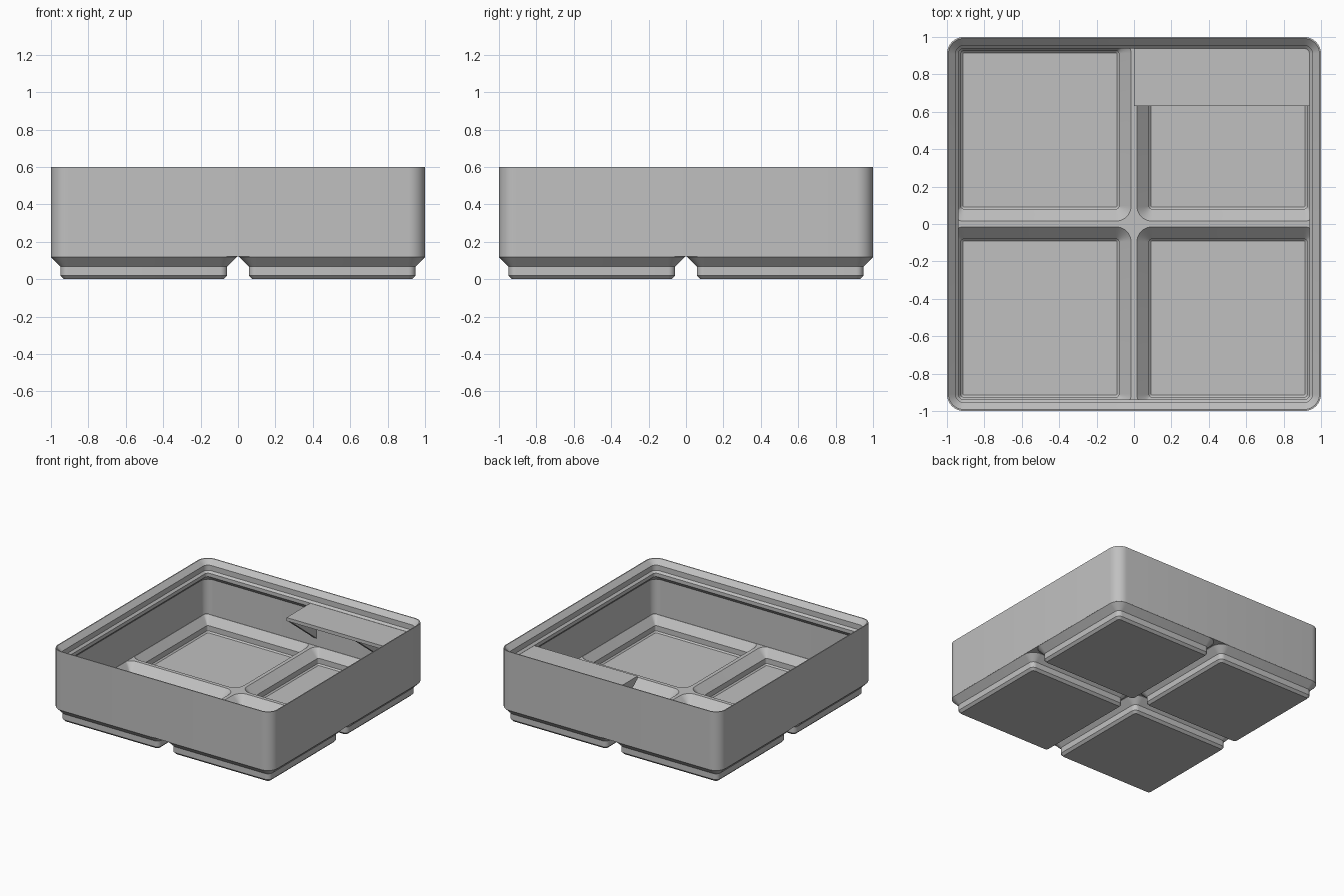
import bpy, bmesh, math

cube = bpy.data.objects.get("Cube")
if cube:
    bpy.data.objects.remove(cube, do_unlink=True)

GREY = (0.53, 0.53, 0.53, 1)
mat = bpy.data.materials.new("plain grey")
mat.use_nodes = True
mat.diffuse_color = GREY
mat.node_tree.nodes["Principled BSDF"].inputs["Base Color"].default_value = GREY

CORNER = 0.09      # outer corner radius
PITCH = 0.503      # cell centre offset
WALL = 0.977       # inside face of the wall
CELLS = [(sx * PITCH, sy * PITCH) for sx in (-1, 1) for sy in (-1, 1)]


def make_object(name, bm):
    bmesh.ops.recalc_face_normals(bm, faces=bm.faces)
    mesh = bpy.data.meshes.new(name)
    bm.to_mesh(mesh)
    bm.free()
    mesh.materials.append(mat)
    obj = bpy.data.objects.new(name, mesh)
    bpy.context.collection.objects.link(obj)
    return obj


def rounded_square(half, radius, steps=8):
    pts = []
    for quarter in range(4):
        for i in range(steps + 1):
            a = math.pi / 2 * (quarter + i / steps)
            cx = (half - radius) * (1 if quarter in (0, 3) else -1)
            cy = (half - radius) * (1 if quarter < 2 else -1)
            pts.append((cx + radius * math.cos(a), cy + radius * math.sin(a)))
    return pts


def loft(name, rings, full, centre=(0, 0), limit=2):
    """Stack rounded squares given as (half width, z); radius shrinks with inset."""
    bm = bmesh.new()
    loops = []
    for half, z in rings:
        pts = rounded_square(half, max(CORNER - (full - half), 0.008))
        loops.append([bm.verts.new((max(-limit, min(limit, x + centre[0])),
                                    max(-limit, min(limit, y + centre[1])), z))
                      for x, y in pts])
    for low, high in zip(loops, loops[1:]):
        n = len(low)
        for i in range(n):
            j = (i + 1) % n
            bm.faces.new((low[i], low[j], high[j], high[i]))
    bm.faces.new(loops[0][::-1])
    bm.faces.new(loops[-1])
    return make_object(name, bm)


def prism(name, profile, x0, x1):
    """Extrude a (y, z) profile along x."""
    bm = bmesh.new()
    face = bm.faces.new([bm.verts.new((x0, y, z)) for y, z in profile])
    moved = bmesh.ops.extrude_face_region(bm, geom=[face])["geom"]
    bmesh.ops.translate(bm, vec=(x1 - x0, 0, 0),
                        verts=[v for v in moved if isinstance(v, bmesh.types.BMVert)])
    return make_object(name, bm)


# outer block of the bin
body = loft("bin_body", [(1, 0.12), (1, 0.6)], 1)
helpers = []


def combine(tool, operation):
    mod = body.modifiers.new(tool.name, "BOOLEAN")
    mod.operation = operation
    mod.object = tool
    mod.solver = "EXACT"
    tool.hide_render = True
    helpers.append(tool)


# stepped feet
foot = [(0.4265, 0), (0.4455, 0.019), (0.4455, 0.067), (0.4965, 0.118), (0.4965, 0.132)]
for c in CELLS:
    combine(loft("foot", foot, 0.497, c), "UNION")

# main cavity with the stacking lip
cavity = [(WALL, 0.143), (WALL, 0.435), (0.938, 0.474), (0.938, 0.503),
          (0.954, 0.519), (0.954, 0.562), (1.002, 0.61)]
combine(loft("cavity_cutter", cavity, 1), "DIFFERENCE")

# hollow cups inside the feet
cup = [(0.412, 0.024), (0.4225, 0.035), (0.4225, 0.078), (0.488, 0.1435), (0.488, 0.15)]
for c in CELLS:
    combine(loft("cup_cutter", cup, 0.497, c, limit=0.975), "DIFFERENCE")

# bake the result and drop the helpers
bpy.context.view_layer.update()
graph = bpy.context.evaluated_depsgraph_get()
baked = bpy.data.meshes.new_from_object(body.evaluated_get(graph))
body.modifiers.clear()
body.data = baked
for h in helpers:
    bpy.data.objects.remove(h, do_unlink=True)

# label shelf on the back wall, carried by triangular ribs
prism("label_shelf", [(0.63, 0.502), (0.97, 0.502), (0.97, 0.474), (0.63, 0.474)], 0, 0.97)
for x in (0, 0.61):
    prism("shelf_rib", [(0.635, 0.475), (0.985, 0.475), (0.985, 0.2)], x, x + 0.03)

# smooth the rounded corners only
bpy.ops.object.select_all(action="DESELECT")
body.select_set(True)
bpy.context.view_layer.objects.active = body
bpy.ops.object.shade_smooth_by_angle(angle=math.radians(30))
